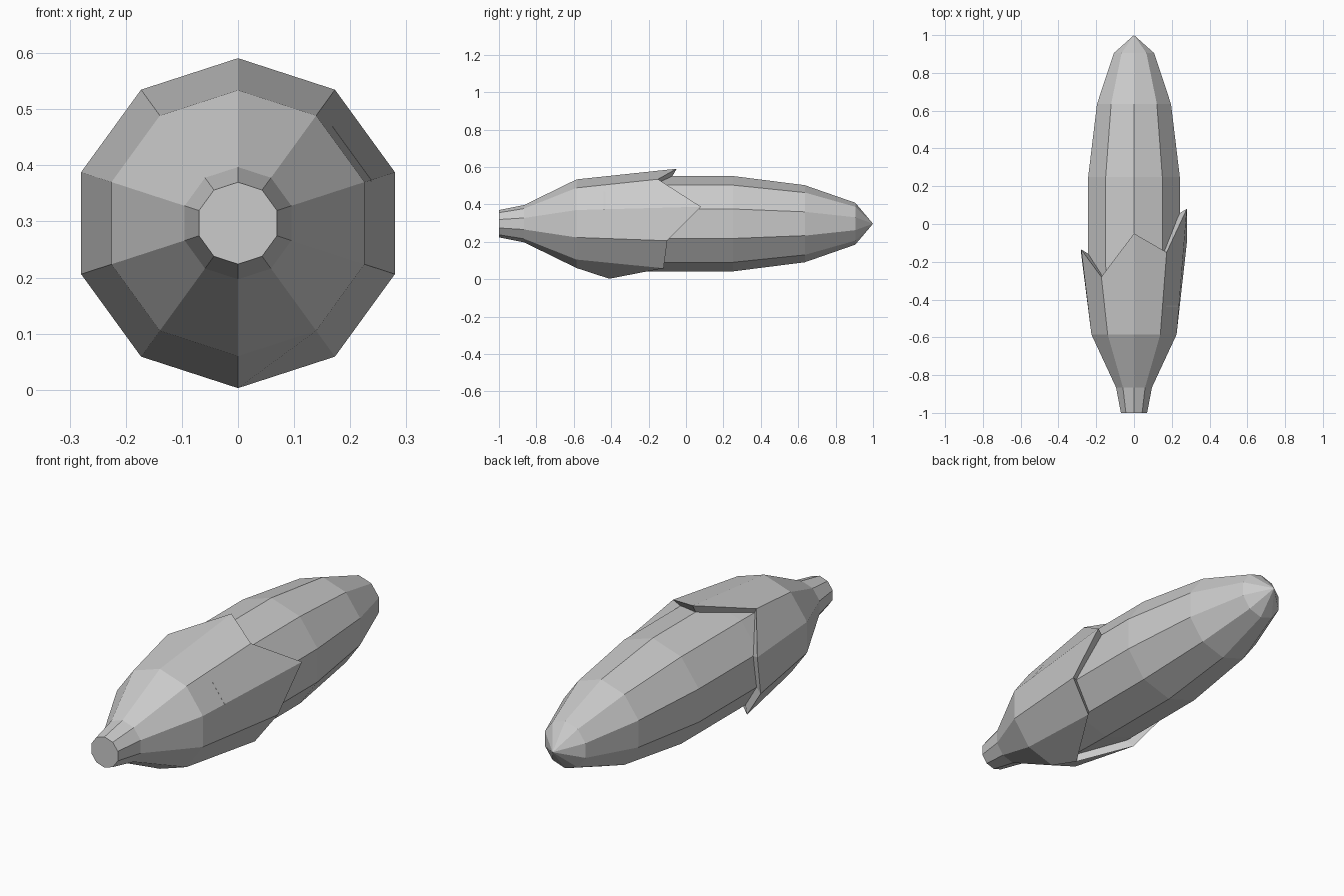
import bpy, bmesh
from math import cos, sin, radians

if "Cube" in bpy.data.objects:
    bpy.data.objects.remove(bpy.data.objects["Cube"])

CZ = 0.297   # height of the long axis
N = 10       # sides all round


def ring(bm, ys, rs):
    """Ten-sided ring around the y axis; vertex 0 points straight up, then clockwise from the front."""
    out = []
    for i in range(N):
        y = ys[i] if isinstance(ys, list) else ys
        a = radians(90 - 36 * i)
        out.append(bm.verts.new((rs * cos(a), y, CZ + rs * sin(a))))
    return out


def loft(bm, rings):
    for p, q in zip(rings, rings[1:]):
        for i in range(N):
            j = (i + 1) % N
            bm.faces.new((p[i], p[j], q[j], q[i]))


def finish(bm, name):
    bmesh.ops.recalc_face_normals(bm, faces=bm.faces)
    me = bpy.data.meshes.new(name)
    bm.to_mesh(me)
    bm.free()
    ob = bpy.data.objects.new(name, me)
    bpy.context.collection.objects.link(ob)
    return ob


# cob with pointed tip
bm = bmesh.new()
rings = [ring(bm, y, r) for y, r in
         [(-0.44, 0.25), (-0.2, 0.255), (0.25, 0.255), (0.635, 0.206), (0.905, 0.112)]]
loft(bm, rings)
bm.faces.new(rings[0])
tip = bm.verts.new((0, 1, CZ))
for i in range(N):
    bm.faces.new((rings[-1][i], rings[-1][(i + 1) % N], tip))
finish(bm, "cob")

# husk with stem and ragged, thick rim
edge = [-0.05, -0.15, 0.08, -0.10, -0.12, -0.41, -0.21, -0.16, -0.135, -0.28]
bm = bmesh.new()
rings = [ring(bm, y, r) for y, r in [(-1, 0.073), (-0.865, 0.1), (-0.585, 0.237)]]
rings.append(ring(bm, edge, 0.294))
rings.append(ring(bm, [y - 0.025 for y in edge], 0.25))
loft(bm, rings)
bm.faces.new(rings[0])
finish(bm, "husk")
